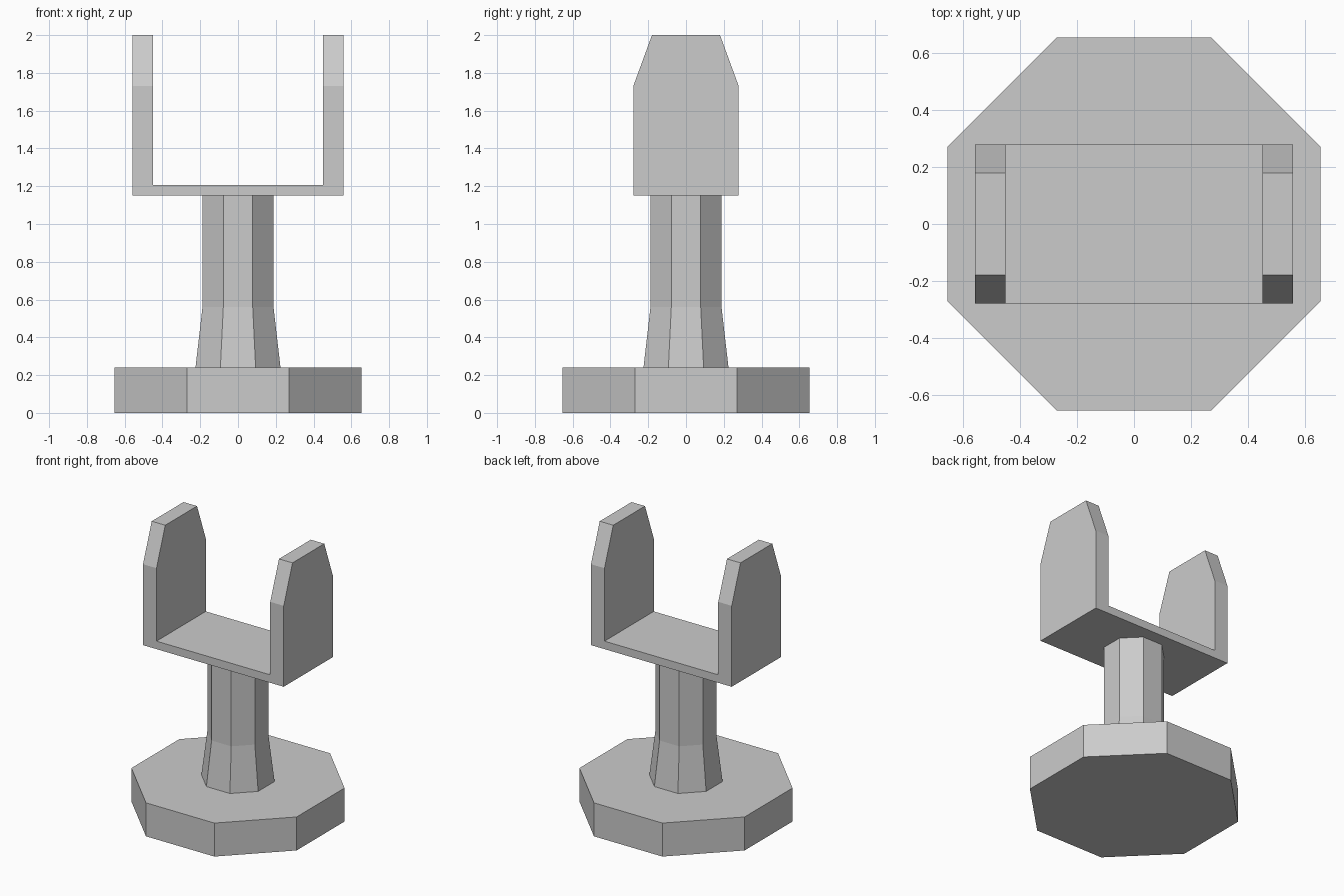
import bpy, bmesh
from math import tan, radians, pi, cos, sin

if "Cube" in bpy.data.objects:
    bpy.data.objects.remove(bpy.data.objects["Cube"])


def finish(name, bm):
    bmesh.ops.recalc_face_normals(bm, faces=bm.faces)
    mesh = bpy.data.meshes.new(name)
    bm.to_mesh(mesh)
    bm.free()
    obj = bpy.data.objects.new(name, mesh)
    bpy.context.collection.objects.link(obj)
    return obj


def octagon_stack(name, levels):
    """Octagonal solid from (apothem, z) levels, with flats facing the axes."""
    bm = bmesh.new()
    rings = []
    for apothem, z in levels:
        r = apothem / cos(pi / 8)
        rings.append([bm.verts.new((r * cos(pi / 8 + i * pi / 4),
                                    r * sin(pi / 8 + i * pi / 4), z))
                      for i in range(8)])
    for low, high in zip(rings, rings[1:]):
        for i in range(8):
            j = (i + 1) % 8
            bm.faces.new((low[i], low[j], high[j], high[i]))
    bm.faces.new(rings[0][::-1])
    bm.faces.new(rings[-1])
    return finish(name, bm)


# Base slab and flared column
octagon_stack("base", [(0.655, 0.0), (0.655, 0.24)])
octagon_stack("column", [(0.225, 0.24), (0.188, 0.56), (0.188, 1.15)])

# Cradle: U profile extruded front to back
OUT, INN, DEPTH = 0.558, 0.451, 0.279
BOTTOM, FLOOR, SHOULDER, TOP = 1.15, 1.207, 1.73, 2.0
half = [(OUT, BOTTOM), (OUT, SHOULDER), (INN, SHOULDER), (INN, FLOOR)]
profile = half + [(-x, z) for x, z in reversed(half)]
bm = bmesh.new()
front = bm.faces.new([bm.verts.new((x, -DEPTH, z)) for x, z in profile])
ext = bmesh.ops.extrude_face_region(bm, geom=[front], use_keep_orig=True)
for v in ext["geom"]:
    if isinstance(v, bmesh.types.BMVert):
        v.co.y = DEPTH

# Tapered arm tips raised from the shoulders
tips = [f for f in bm.faces if all(abs(v.co.z - SHOULDER) < 1e-4 for v in f.verts)]
for f in bmesh.ops.extrude_discrete_faces(bm, faces=tips)["faces"]:
    for v in f.verts:
        v.co.z = TOP
        v.co.y *= 0.18 / DEPTH
finish("cradle", bm)
